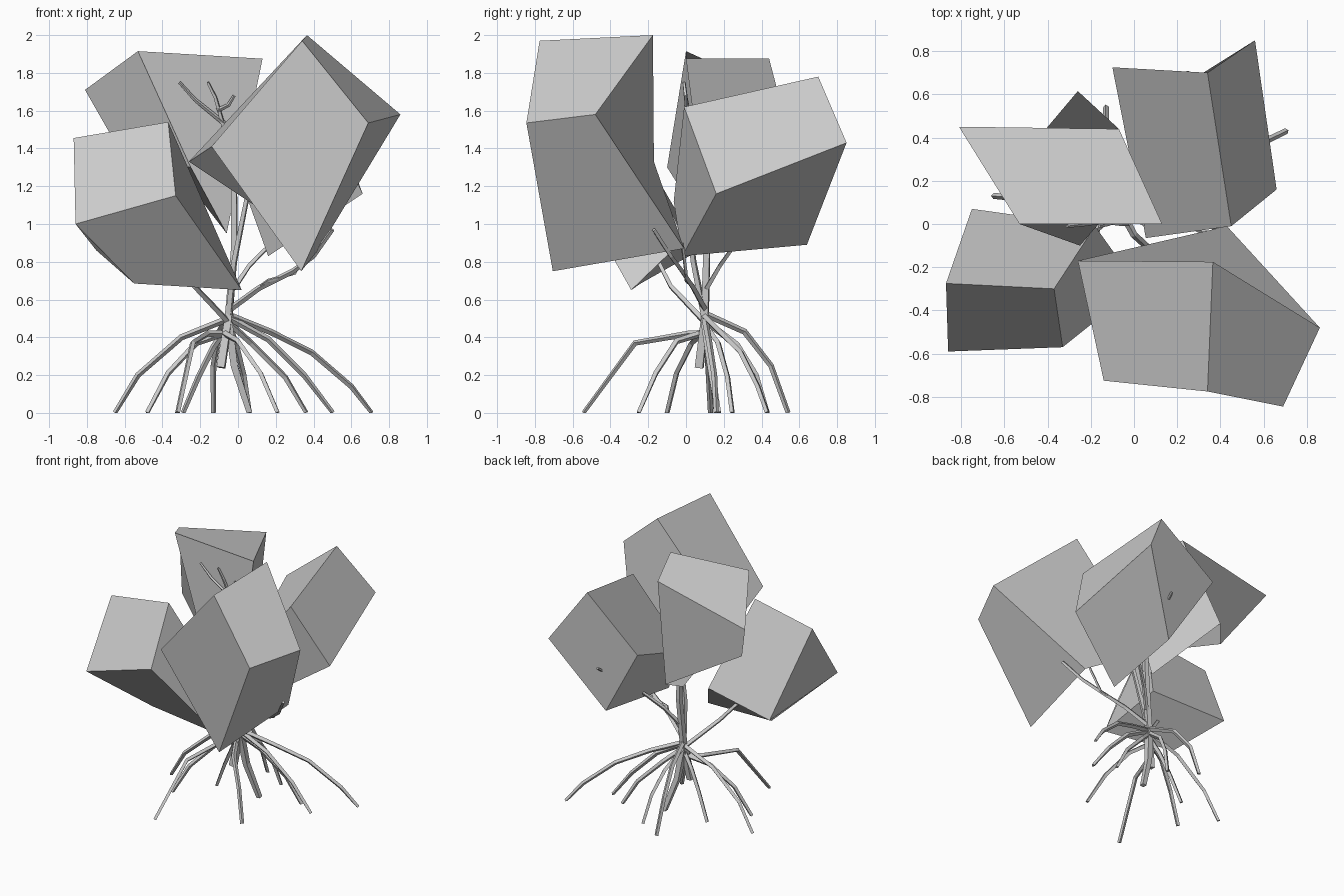
import bpy, bmesh
from mathutils import Vector


def block(name, top, bottom):
    """Skewed six-sided foliage block from two matching rings of four corners."""
    bm = bmesh.new()
    a = [bm.verts.new(p) for p in top]
    b = [bm.verts.new(p) for p in bottom]
    bm.faces.new(a)
    bm.faces.new(b[::-1])
    for i in range(4):
        j = (i + 1) % 4
        bm.faces.new((a[i], b[i], b[j], a[j]))
    bmesh.ops.recalc_face_normals(bm, faces=bm.faces)
    me = bpy.data.meshes.new(name)
    bm.to_mesh(me)
    bm.free()
    bpy.context.collection.objects.link(bpy.data.objects.new(name, me))


def limb(name, pts, r0, r1):
    """Tapered four-sided tube through the given points."""
    cu = bpy.data.curves.new(name, 'CURVE')
    cu.dimensions = '3D'
    cu.bevel_depth = 1.0
    cu.bevel_resolution = 0
    cu.use_fill_caps = True
    sp = cu.splines.new('POLY')
    sp.points.add(len(pts) - 1)
    for i, p in enumerate(pts):
        sp.points[i].co = (*p, 1)
        sp.points[i].radius = r0 + (r1 - r0) * i / (len(pts) - 1)
    tmp = bpy.data.objects.new(name + "_curve", cu)
    bpy.context.collection.objects.link(tmp)
    dg = bpy.context.evaluated_depsgraph_get()
    me = bpy.data.meshes.new_from_object(tmp.evaluated_get(dg))
    bpy.data.objects.remove(tmp)
    for f in me.polygons:
        f.use_smooth = False
    for v in me.vertices:
        v.co.z = max(v.co.z, 0)
    bpy.context.collection.objects.link(bpy.data.objects.new(name, me))


# Foliage blocks
block("foliage_front_right",
      [(.365, -.175, 2.0), (.34, -.775, 1.97), (.69, -.845, 1.535), (.86, -.48, 1.58)],
      [(-.26, -.17, 1.33), (-.14, -.725, 1.41), (.335, -.705, .75), (.43, -.01, .87)])
block("foliage_front_left",
      [(-.87, -.275, 1.455), (-.37, -.30, 1.54), (-.33, -.57, 1.15), (-.86, -.59, 1.0)],
      [(-.75, .07, .86), (-.18, -.01, .92), (.02, -.29, .65), (-.55, -.24, .685)])
block("foliage_back_right",
      [(.34, .70, 1.78), (.56, .85, 1.43), (.66, .16, 1.16), (.45, -.01, 1.62)],
      [(-.10, .725, 1.43), (.225, .64, .89), (.16, -.02, .83), (.055, -.065, 1.12)])
# corner order starts at the front right so its top folds along that diagonal
block("foliage_back_left",
      [(.13, 0, 1.875), (-.07, .44, 1.875), (-.81, .45, 1.71), (-.53, 0, 1.915)],
      [(-.06, .12, .95), (-.26, .615, 1.21), (-.61, .20, 1.36), (-.25, -.10, 1.30)])

# Trunk, with its lower stub
limb("trunk", [(-.09, .07, .24), (-.05, .10, .50), (-.02, .11, .85),
               (-.02, .09, 1.2), (-.08, .025, 1.54)], .030, .016)

# Branches into each foliage block
limb("branch_front_right", [(-.04, .10, .55), (.11, .04, .66), (.29, -.02, .75),
                            (.40, -.08, .83), (.50, -.17, .97)], .017, .012)
limb("branch_fork", [(.12, .04, .67), (.16, .0, .70), (.30, .0, .74), (.38, -.02, .90)], .011, .009)
limb("branch_back_right", [(-.02, .11, .66), (.06, .18, .78), (.20, .28, .92),
                           (.25, .705, 1.23)], .016, .009)
limb("branch_front_left", [(-.05, .10, .48), (-.23, -.08, .67), (-.50, -.25, 1.0)], .018, .012)
limb("branch_centre", [(-.05, .10, .50), (-.02, .04, .80), (.05, .0, 1.15)], .020, .014)

# Twigs at the crown
for i, (start, mid, tip) in enumerate([
        ((-.07, .025, 1.53), (-.23, .0, 1.66), (-.31, -.01, 1.75)),
        ((-.08, .025, 1.53), (-.12, .0, 1.67), (-.16, -.01, 1.75)),
        ((-.11, .01, 1.60), (-.05, .0, 1.63), (-.02, .0, 1.68))]):
    limb(f"twig_{i + 1}", [start, mid, tip], .013, .008)

# Arching prop roots
roots = [
    [(-.05, .10, .50), (-.30, .11, .40), (-.53, .12, .20), (-.65, .13, 0)],
    [(-.08, .09, .42), (-.22, .03, .37), (-.37, -.05, .21), (-.48, -.10, 0)],
    [(-.09, .08, .42), (-.16, .02, .42), (-.24, -.27, .37), (-.32, -.54, 0)],
    [(-.06, .10, .45), (-.13, .12, .35), (-.21, .14, .19), (-.29, .16, 0)],
    [(-.05, .11, .52), (-.10, .31, .43), (-.13, .45, .25), (-.13, .54, 0)],
    [(-.07, .08, .42), (.0, -.05, .38), (.12, -.16, .21), (.21, -.25, 0)],
    [(-.04, .10, .50), (.16, .12, .39), (.35, .15, .20), (.50, .16, 0)],
    [(-.04, .10, .47), (.07, .17, .37), (.25, .22, .19), (.36, .245, 0)],
    [(-.03, .10, .51), (.17, .18, .43), (.39, .29, .32), (.60, .38, .14), (.705, .43, 0)],
    [(-.05, .11, .48), (-.01, .27, .36), (.03, .37, .20), (.06, .43, 0)],
]
for i, pts in enumerate(roots):
    limb(f"prop_root_{i + 1}", pts, .018, .014)
limb("main_root", [(-.05, .10, .48), (-.02, .13, .25), (.06, .17, 0)], .030, .022)
